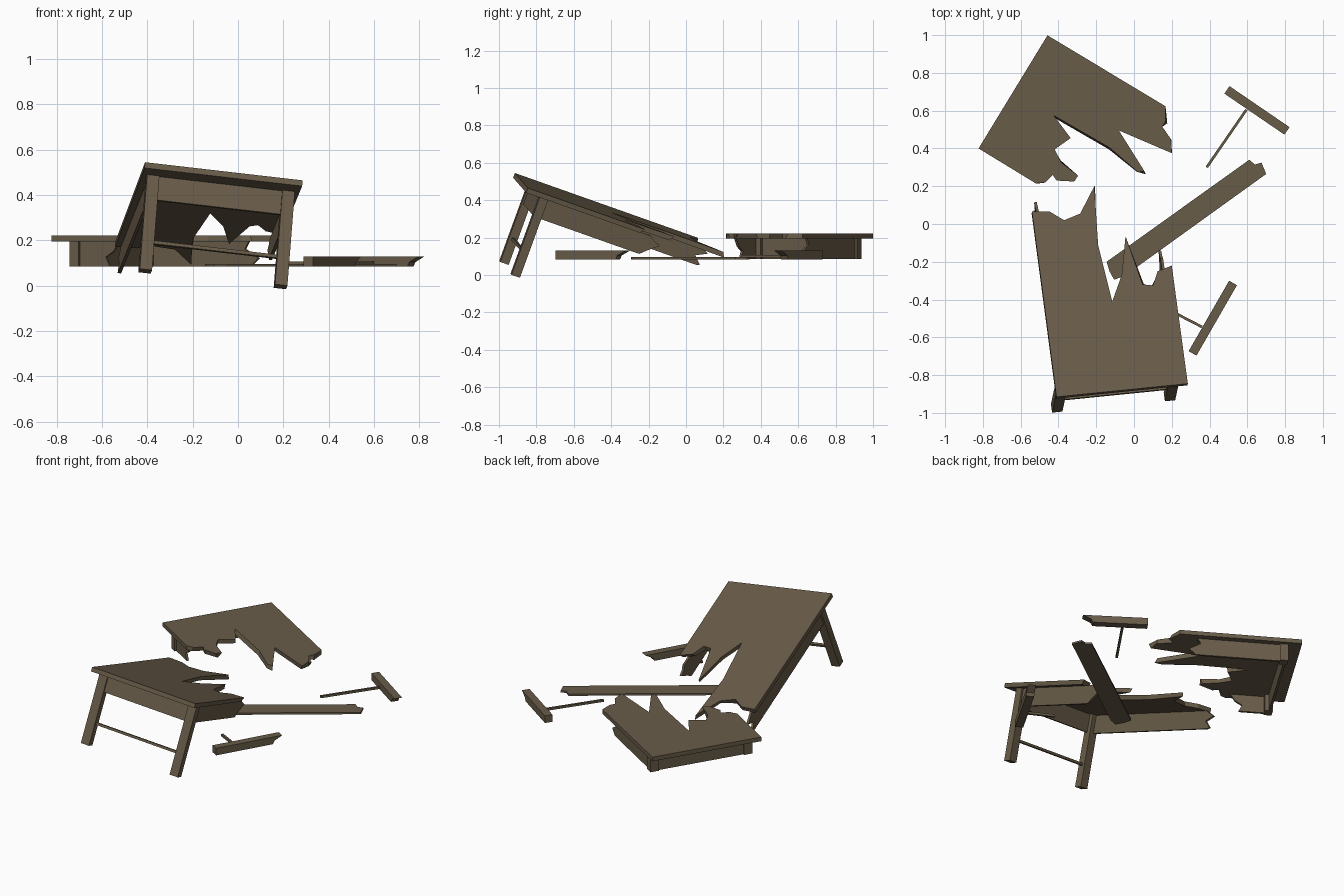
import bpy, bmesh, random
from mathutils import Vector, Matrix

if "Cube" in bpy.data.objects:
    bpy.data.objects.remove(bpy.data.objects["Cube"])

random.seed(4)
wood = bpy.data.materials.new("weathered brown wood")
wood.diffuse_color = (0.14, 0.107, 0.066, 1)
wood.use_nodes = True
wood.node_tree.nodes["Principled BSDF"].inputs["Base Color"].default_value = wood.diffuse_color


def frame(origin, u, v):
    """Local axes: u across the table, v along it, w up out of the top."""
    u = Vector(u).normalized()
    w = u.cross(Vector(v)).normalized()
    v = w.cross(u)
    m = Matrix((u, v, w)).transposed().to_4x4()
    m.translation = Vector(origin)
    return m


def prism(name, pts, depth, m=Matrix(), jag=()):
    """Extrude a 3D polygon by a vector; points listed in jag splinter below."""
    bm = bmesh.new()
    a = [bm.verts.new(m @ Vector(p)) for p in pts]
    b = []
    for i, p in enumerate(pts):
        q = Vector(p) + Vector(depth)
        if i in jag:
            q += Vector((random.uniform(-.012, .012), random.uniform(-.02, .02), 0))
        b.append(bm.verts.new(m @ q))
    bm.faces.new(a)
    bm.faces.new(b[::-1])
    n = len(pts)
    for i in range(n):
        j = (i + 1) % n
        bm.faces.new((a[j], a[i], b[i], b[j]))
    bmesh.ops.recalc_face_normals(bm, faces=bm.faces)
    me = bpy.data.meshes.new(name)
    bm.to_mesh(me)
    bm.free()
    me.materials.append(wood)
    ob = bpy.data.objects.new(name, me)
    bpy.context.collection.objects.link(ob)
    return ob


def box(name, m, u, v, w):
    pts = [(u[0], v[0], w[0]), (u[1], v[0], w[0]), (u[1], v[1], w[0]), (u[0], v[1], w[0])]
    return prism(name, pts, (0, 0, w[1] - w[0]), m)


def half_table(name, m, outline, leg_w, ends):
    """Broken top, two legs, end apron and two snapped side aprons."""
    n, o = m.col[2].to_3d(), m.translation
    inv = m.inverted()
    pts = []
    for x, y in outline:
        z = o.z - (n.x * (x - o.x) + n.y * (y - o.y)) / n.z
        pts.append(inv @ Vector((x, y, z)))
    prism(name + "_top", pts, (0, 0, -.027), m, range(3, len(pts) - 1))
    for side, u in (("left", .022), ("right", .626)):
        box(f"{name}_{side}_leg", m, (u, u + .055), (.08, .128), (leg_w, -.025))
    box(name + "_end_apron", m, (.07, .633), (.09, .104), (-.137, -.025))
    for side, u, end in (("left", .034, ends[0]), ("right", .655, ends[1])):
        prof = [(u, .12, -.137), (u, .12, -.025)] + [(u, v, w) for v, w in end]
        prism(f"{name}_{side}_apron", prof, (.014, 0, 0), m)


# Front half, tipped onto its broken end
front = frame((-.41, -.915, .545), (.695, .07, -.08), (-.13, .975, -.345))
half_table("front_half", front, [
    (-.54, .065), (-.41, -.915), (.285, -.845), (.2, -.22), (.125, -.25), (.1, -.325),
    (.045, -.32), (-.045, -.065), (-.065, -.27), (-.115, -.41), (-.19, -.11),
    (-.21, .2), (-.285, .055), (-.37, .02), (-.445, .065)], -.47,
    ([(1.05, -.025), (1.12, -.06), (1.06, -.09), (1.1, -.13), (1.08, -.137)],
     [(.72, -.025), (.74, -.045), (.78, -.06), (.73, -.1), (.69, -.137)]))
box("front_stretcher", front, (.06, .64), (.096, .112), (-.34, -.325))

# Rear half, lying flat on snapped leg stubs
rear = frame((-.458, .999, .222), (-.52, -.854, 0), (.857, -.516, 0))
half_table("rear_half", rear, [
    (-.823, .4), (-.458, .999), (.167, .623), (.167, .545), (.15, .515), (.195, .45),
    (.2, .375), (-.08, .495), (.055, .28), (.02, .275), (-.13, .405), (-.425, .575),
    (-.335, .455), (-.42, .395), (-.385, .325), (-.295, .255), (-.32, .225),
    (-.41, .23), (-.43, .26), (-.47, .22), (-.52, .215)], -.137,
    ([(.62, -.025), (.6, -.06), (.67, -.1), (.63, -.137)],
     [(.33, -.025), (.3, -.07), (.26, -.095), (.28, -.137)]))

# Loose apron plank
prism("loose_plank", [(x, y, .084) for x, y in [
    (-.145, -.2), (-.13, -.25), (-.105, -.295), (-.05, -.275), (.7, .265), (.675, .325),
    (.64, .315), (.61, .34)]], (0, 0, .012))


# Snapped legs, each with a length of stretcher
def loose_leg(name, start, direction, length, rod):
    m = frame((*start, .084), (*direction, 0), (-direction[1], direction[0], 0))
    prof = [(0, 0), (length - .06, 0), (length - .05, .02), (length, .046), (0, .046)]
    prism(name, [(x, -.024, z) for x, z in prof], (0, .048, 0), m)
    a, b = Vector((*rod[0], .1)), Vector((*rod[1], .1))
    r = frame(a, b - a, (a.y - b.y, b.x - a.x, 0))
    box(name + "_stretcher", r, (0, (b - a).length), (-.007, .007), (-.007, .007))


loose_leg("loose_leg_back", (.492, .71), (.82, -.56), .385, ((.595, .605), (.385, .3)))
loose_leg("loose_leg_front", (.31, -.685), (.5, .87), .43, ((.36, -.545), (.215, -.47)))
